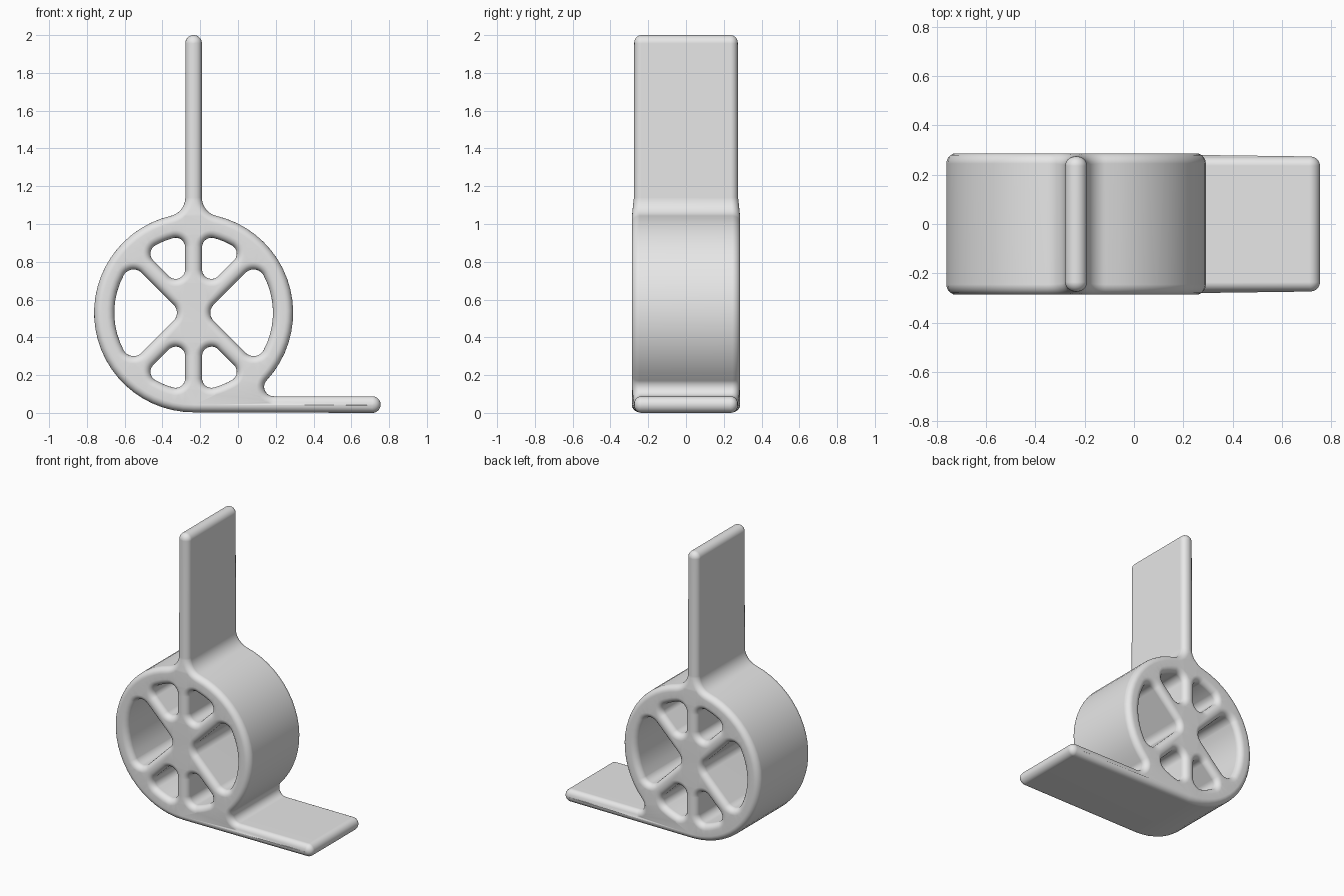
import bpy, bmesh
from math import sin, cos, asin, atan2, sqrt, pi, radians, degrees

cube = bpy.data.objects.get("Cube")
if cube:
    bpy.data.objects.remove(cube, do_unlink=True)

# Main dimensions
CX, CZ = -0.235, 0.53       # hub centre
RIM = 0.527                 # outer rim radius
SPOKE = 0.045               # half thickness of spokes
BLADE = 0.044               # half thickness of blade and foot
HALF_DEPTH, ROUND = 0.287, 0.04
TOP, FOOT_END = 2.0, 0.755

# Every outline is a chain of arcs: (x, z, radius, growth sign, start, end) in degrees


def outer_outline():
    """Foot, rim and upright blade joined by concave fillets."""
    g = 0.05                                    # fillet between foot and rim
    fz = 2 * BLADE + g
    fx = CX + sqrt((RIM + g) ** 2 - (CZ - fz) ** 2)
    foot = degrees(atan2(fz - CZ, fx - CX))
    h = 0.10                                    # fillet between blade and rim
    off = BLADE + h
    lean = degrees(asin(off / (RIM + h)))
    bz = CZ + sqrt((RIM + h) ** 2 - off ** 2)
    return [
        (FOOT_END - BLADE, BLADE, BLADE, -1, -90, 90),
        (fx, fz, g, 1, 270, foot + 180),
        (CX, CZ, RIM, -1, foot, 90 - lean),
        (CX + off, bz, h, 1, 270 - lean, 180),
        (CX, TOP - BLADE, BLADE, -1, 0, 180),
        (CX - off, bz, h, 1, 0, lean - 90),
        (CX, CZ, RIM, -1, 90 + lean, 270),
    ]


def hole_outline(a0, a1, r, f):
    """Rounded sector opening between two spokes."""
    wall = SPOKE + f
    b = degrees(asin(wall / (r - f)))

    def at(angle, dist):
        return CX + dist * cos(radians(angle)), CZ + dist * sin(radians(angle))

    apex = at((a0 + a1) / 2, wall / sin(radians((a1 - a0) / 2)))
    return [
        (*apex, f, 1, a1 + 90, a0 + 270),
        (*at(a0 + b, r - f), f, 1, a0 - 90, a0 + b),
        (CX, CZ, r, 1, a0 + b, a1 - b),
        (*at(a1 - b, r - f), f, 1, a1 - b, a1 + 90),
    ]


def sample(outline, inset):
    pts = []
    for x, z, r, sign, a, b in outline:
        n = max(4, int(abs(b - a) / 6))
        for i in range(n + 1):
            t = radians(a + (b - a) * i / n)
            pts.append((x + (r + sign * inset) * cos(t), z + (r + sign * inset) * sin(t)))
    return pts


# Rounded depth profile from front to back: (y, inset)
steps = [i * pi / 10 for i in range(6)]
front = [(-HALF_DEPTH + ROUND * (1 - sin(t)), ROUND * (1 - cos(t))) for t in reversed(steps)]
profile = front + [(-y, d) for y, d in reversed(front)]

# Sweep each outline through the depth profile
bm = bmesh.new()
outlines = [outer_outline()]
for start, end, r, f in ((-45, 45, 0.42, 0.06), (45, 90, 0.41, 0.05), (90, 135, 0.41, 0.05),
                         (135, 225, 0.42, 0.06), (225, 270, 0.41, 0.05), (270, 315, 0.41, 0.05)):
    outlines.append(hole_outline(start, end, r, f))
for outline in outlines:
    rings = [[bm.verts.new((x, y, z)) for x, z in sample(outline, d)] for y, d in profile]
    for p, q in zip(rings, rings[1:]):
        for i in range(len(p)):
            bm.faces.new((p[i - 1], p[i], q[i], q[i - 1]))
bmesh.ops.remove_doubles(bm, verts=bm.verts[:], dist=0.0002)

# Close the front and back faces around the openings
for side in (-1, 1):
    rim_edges = [e for e in bm.edges if e.is_boundary and e.verts[0].co.y * side > 0]
    bmesh.ops.triangle_fill(bm, edges=rim_edges, use_beauty=True, normal=(0, side, 0))

# The blade and foot are slightly narrower than the wheel
for v in bm.verts:
    reach = sqrt((v.co.x - CX) ** 2 + (v.co.z - CZ) ** 2)
    k = min(max((reach - RIM + 0.02) / 0.12, 0), 1)
    v.co.y *= 1 - 0.045 * k
bmesh.ops.recalc_face_normals(bm, faces=bm.faces[:])

mesh = bpy.data.meshes.new("spoked_wheel_with_blade_and_foot")
bm.to_mesh(mesh)
bm.free()
body = bpy.data.objects.new("spoked_wheel_with_blade_and_foot", mesh)
bpy.context.collection.objects.link(body)

# Plain grey material
grey = bpy.data.materials.new("light_grey")
grey.use_nodes = True
colour = (0.8, 0.8, 0.8, 1)
grey.diffuse_color = colour
grey.node_tree.nodes["Principled BSDF"].inputs["Base Color"].default_value = colour
mesh.materials.append(grey)

# Smooth shading with flat faces kept clean
bpy.ops.object.select_all(action="DESELECT")
body.select_set(True)
bpy.context.view_layer.objects.active = body
bpy.ops.object.shade_smooth_by_angle(angle=radians(40))
body.modifiers.new("clean_normals", "WEIGHTED_NORMAL").keep_sharp = True
